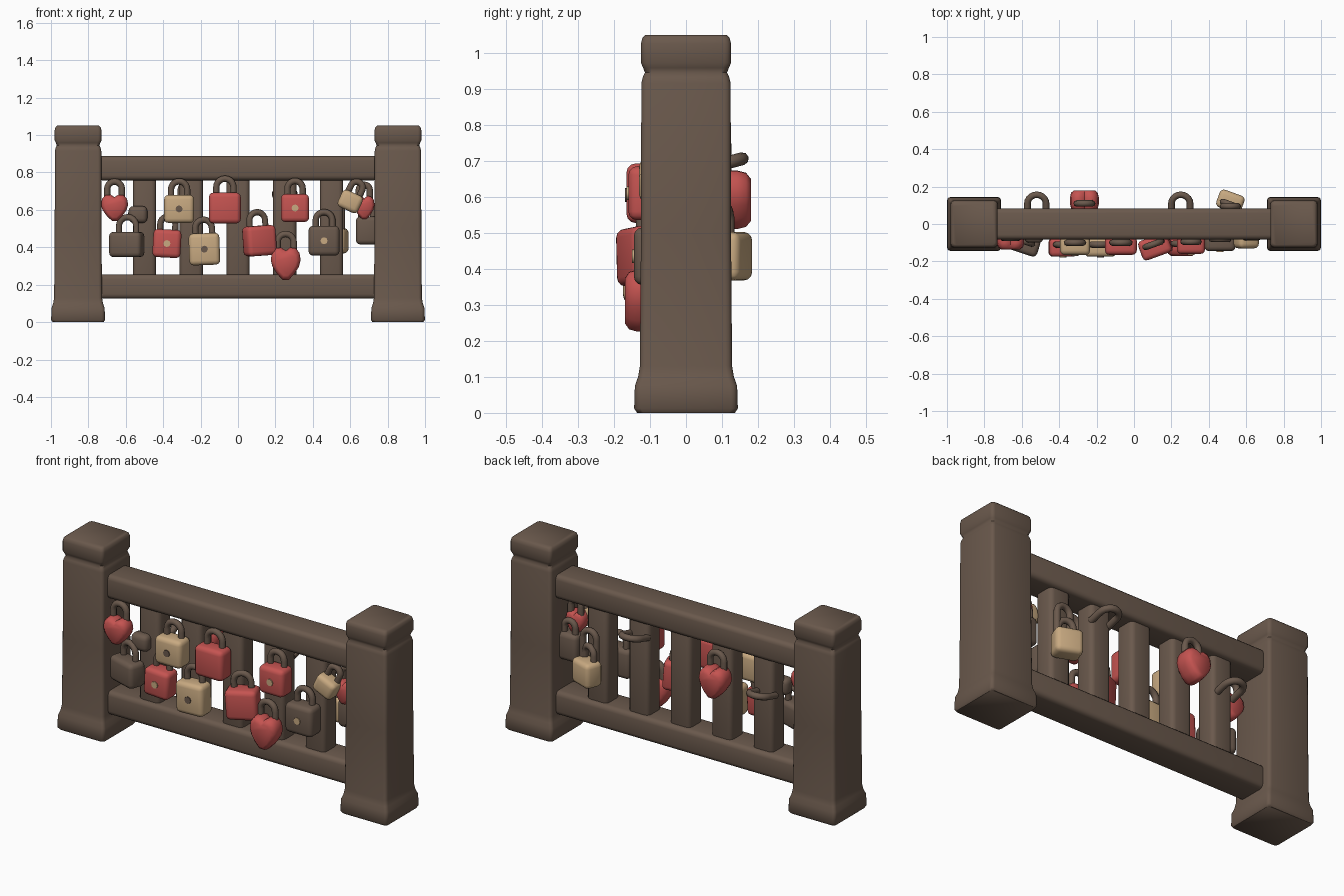
import bpy, bmesh, math
from mathutils import Matrix, Vector

if "Cube" in bpy.data.objects:
    bpy.data.objects.remove(bpy.data.objects["Cube"])


def material(name, rgb):
    m = bpy.data.materials.new(name)
    m.diffuse_color = (*rgb, 1)
    m.use_nodes = True
    m.node_tree.nodes["Principled BSDF"].inputs["Base Color"].default_value = m.diffuse_color
    return m


BROWN = material("weathered_brown", (0.145, 0.100, 0.073))
RED = material("faded_red", (0.56, 0.088, 0.082))
CREAM = material("warm_cream", (0.58, 0.40, 0.22))


def finish(name, bm, mat, matrix=None, angle=50):
    bmesh.ops.recalc_face_normals(bm, faces=bm.faces)
    me = bpy.data.meshes.new(name)
    bm.to_mesh(me)
    bm.free()
    me.materials.append(mat)
    ob = bpy.data.objects.new(name, me)
    bpy.context.collection.objects.link(ob)
    if matrix is not None:
        ob.matrix_world = matrix
    bpy.ops.object.select_all(action='DESELECT')
    ob.select_set(True)
    bpy.context.view_layer.objects.active = ob
    bpy.ops.object.shade_smooth_by_angle(angle=math.radians(angle))
    return ob


def rounded_square(h, r):
    pts = []
    for k, (sx, sy) in enumerate([(1, 1), (-1, 1), (-1, -1), (1, -1)]):
        for i in range(4):
            a = math.pi / 2 * (k + i / 3)
            pts.append((sx * (h - r) + r * math.cos(a), sy * (h - r) + r * math.sin(a)))
    return pts


def skin(bm, rings):
    n = len(rings[0])
    vs = [[bm.verts.new(p) for p in ring] for ring in rings]
    for a, b in zip(vs, vs[1:]):
        for i in range(n):
            bm.faces.new((a[i], a[(i + 1) % n], b[(i + 1) % n], b[i]))
    bm.faces.new(vs[0])
    bm.faces.new(vs[-1])


def rounded_box(name, size, mat, matrix, bevel):
    bm = bmesh.new()
    bmesh.ops.create_cube(bm, size=1)
    bmesh.ops.scale(bm, vec=size, verts=bm.verts)
    bmesh.ops.bevel(bm, geom=bm.edges[:], offset=bevel, segments=3, profile=0.5, affect='EDGES')
    return finish(name, bm, mat, matrix)


def heart(name, w, d, h, mat, matrix):
    # half outline, from the top notch down to the soft point
    half = [(0, .40), (.14, .49), (.32, .48), (.46, .34), (.5, .12),
            (.44, -.08), (.28, -.30), (.10, -.47)]
    outline = half + [(-x, z) for x, z in reversed(half[1:])]
    bm = bmesh.new()
    skin(bm, [[(x * w * s, y * d, z * h * s) for x, z in outline]
              for y, s in [(-.5, .72), (-.38, .92), (-.15, 1), (.15, 1), (.38, .92), (.5, .72)]])
    return finish(name, bm, mat, matrix)


def shackle(name, r, leg, t, matrix):
    # U-shaped bar: straight legs and a half-circle top
    path = [(r, -.02, 0)]
    for i in range(11):
        a = math.pi * i / 10
        path.append((r * math.cos(a), leg + r * math.sin(a), a))
    path.append((-r, -.02, math.pi))
    bm = bmesh.new()
    skin(bm, [[(x + t * math.cos(b) * math.cos(a), t * math.sin(b), z + t * math.cos(b) * math.sin(a))
               for b in (math.tau * k / 8 for k in range(8))] for x, z, a in path])
    return finish(name, bm, BROWN, matrix)


def padlock(name, kind, x, y, z, w, d, h, mat, roll=0, yaw=0, hole=None):
    m = (Matrix.Translation((x, y, z)) @ Matrix.Rotation(math.radians(yaw), 4, 'Z')
         @ Matrix.Rotation(math.radians(roll), 4, 'Y'))
    if kind == "heart":
        heart(name + "_body", w, d, h, mat, m)
    else:
        rounded_box(name + "_body", (w, d, h), mat, m, 0.024)
    shackle(name + "_shackle", w * .27, .035, .017, m @ Matrix.Translation((0, .015, h * .46)))
    if hole:
        bm = bmesh.new()
        bmesh.ops.create_cone(bm, cap_ends=True, segments=8, radius1=.019, radius2=.019, depth=.008)
        finish(name + "_keyhole", bm, hole,
               m @ Matrix.Translation((0, -d / 2 - .001, 0)) @ Matrix.Rotation(math.pi / 2, 4, 'X'))


# Posts with flared foot, necked cap
POST = [(0, .136), (.012, .144), (.075, .142), (.1, .133), (.13, .128), (.5, .125), (.915, .124),
        (.932, .120), (.945, .114), (.958, .119), (.972, .125), (1.025, .125), (1.042, .121), (1.05, .112)]
for side, sx in (("left", -1), ("right", 1)):
    bm = bmesh.new()
    skin(bm, [[(px, py, z) for px, py in rounded_square(h, .018)] for z, h in POST])
    finish(side + "_post", bm, BROWN, Matrix.Translation((sx * .855, 0, 0)))

# Rails
rounded_box("top_rail", (1.5, .166, .13), BROWN, Matrix.Translation((0, 0, .823)), .025)
rounded_box("bottom_rail", (1.5, .166, .13), BROWN, Matrix.Translation((0, 0, .19)), .025)

# Balusters
for i in range(5):
    rounded_box(f"baluster_{i + 1}", (.125, .115, .56), BROWN,
                Matrix.Translation((-.5 + .25 * i, 0, .505)), .025)

# Padlocks on the front, then on the back (yaw near 180)
LOCKS = [
    ("heart", -.66, -.09, .61, .145, .09, .145, RED, 0, 0, None),
    ("box", -.595, -.105, .415, .18, .10, .135, BROWN, 0, -18, None),
    ("box", -.315, -.115, .605, .16, .10, .15, CREAM, 0, 0, BROWN),
    ("box", -.38, -.125, .42, .15, .10, .15, RED, 3, 0, CREAM),
    ("box", -.18, -.125, .39, .165, .10, .17, CREAM, -2, 0, BROWN),
    ("box", -.07, -.115, .61, .17, .10, .165, RED, 0, 0, None),
    ("box", .115, -.12, .435, .165, .11, .16, RED, -4, 20, None),
    ("heart", .255, -.12, .31, .16, .10, .18, RED, 0, 0, None),
    ("box", .305, -.11, .61, .15, .10, .15, RED, 0, 0, CREAM),
    ("box", .46, -.095, .435, .165, .10, .16, BROWN, 0, 0, CREAM),
    ("box", .60, -.085, .645, .12, .09, .10, CREAM, 25, 0, None),
    ("heart", .675, -.03, .61, .11, .08, .13, RED, 0, 0, None),
    ("box", .69, .0, .49, .12, .10, .15, BROWN, 0, 0, None),
    ("heart", -.265, .125, .59, .155, .11, .17, RED, 0, 180, None),
    ("box", .515, .12, .435, .14, .10, .135, CREAM, 0, 160, None),
]
for i, (kind, *rest) in enumerate(LOCKS):
    padlock(f"padlock_{i + 1}", kind, *rest)

# Long shackle of the rear cream lock, and loops clasped round two balusters
shackle("rear_long_shackle", .04, .12, .017, Matrix.Translation((.515, .095, .49)))
for name, x, z in (("left_clasp", -.52, .57), ("right_clasp", .25, .68)):
    shackle(name, .05, .05, .018,
            Matrix.Translation((x, .06, z)) @ Matrix.Rotation(math.radians(-75), 4, 'X'))
rounded_box("small_brown_lock", (.10, .07, .09), BROWN, Matrix.Translation((-.535, -.065, .575)), .025)
